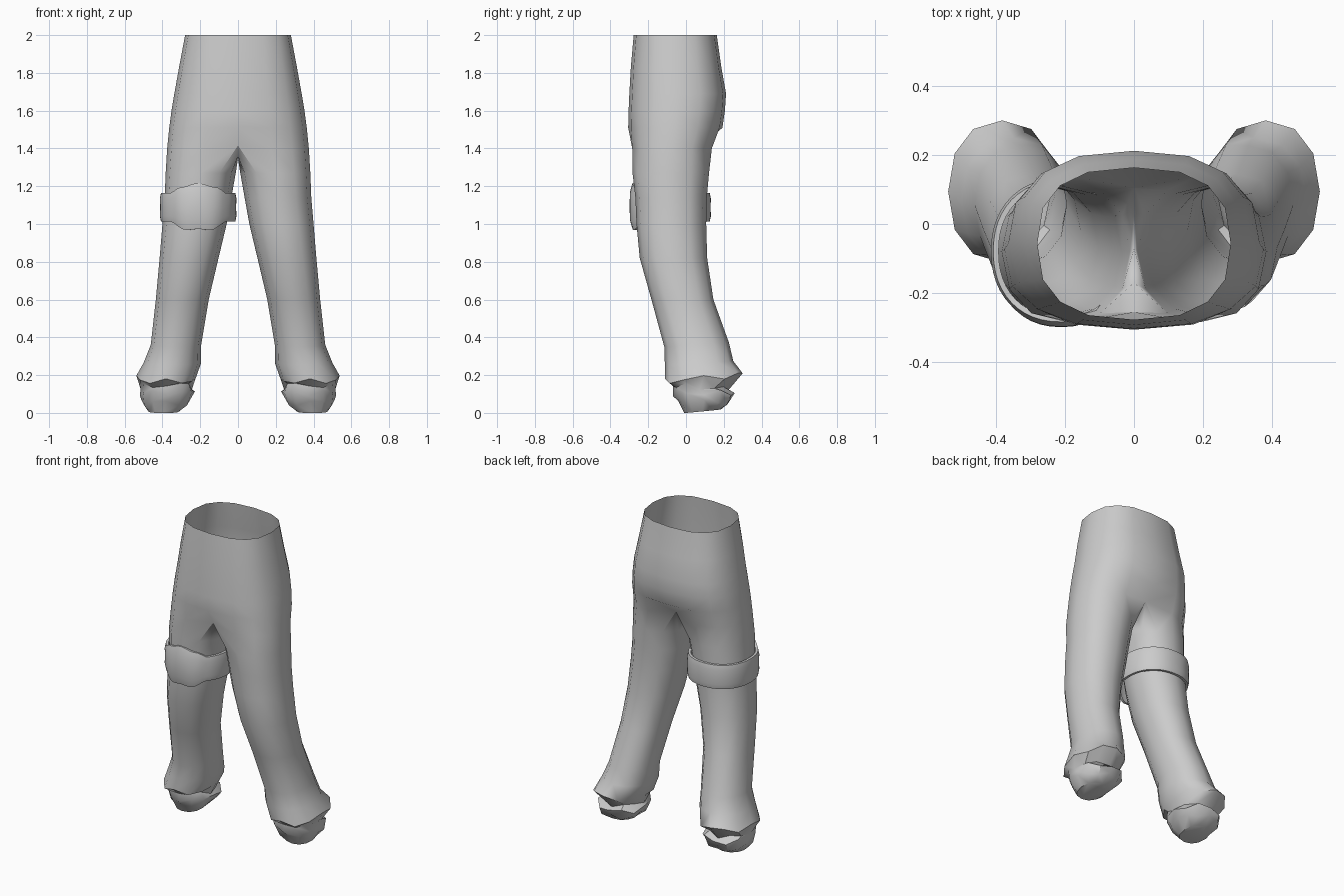
import bpy, bmesh, math

if "Cube" in bpy.data.objects:
    bpy.data.objects.remove(bpy.data.objects["Cube"])

cloth = bpy.data.materials.new("grey cloth")
cloth.diffuse_color = (0.6, 0.6, 0.6, 1)
cloth.use_nodes = True
cloth.node_tree.nodes["Principled BSDF"].inputs["Base Color"].default_value = cloth.diffuse_color


def spow(v, p):
    return math.copysign(abs(v) ** p, v)


def oval(deg, x0, x1, y0, y1, p):
    """Point on a squarish oval; -90 degrees is the front."""
    a = math.radians(deg)
    return ((x0 + x1) / 2 + (x1 - x0) / 2 * spow(math.cos(a), p),
            (y0 + y1) / 2 + (y1 - y0) / 2 * spow(math.sin(a), p))


def finish(name, bm, angle):
    bmesh.ops.recalc_face_normals(bm, faces=bm.faces[:])
    me = bpy.data.meshes.new(name)
    bm.to_mesh(me)
    bm.free()
    me.materials.append(cloth)
    ob = bpy.data.objects.new(name, me)
    bpy.context.collection.objects.link(ob)
    bpy.ops.object.select_all(action='DESELECT')
    ob.select_set(True)
    bpy.context.view_layer.objects.active = ob
    bpy.ops.object.shade_smooth_by_angle(angle=math.radians(angle))
    return ob


def bridge(bm, a, b, closed):
    n = len(a)
    for i in range(n if closed else n - 1):
        j = (i + 1) % n
        bm.faces.new((a[i], a[j], b[j], b[i]))


# Trousers: half of the hips, then one leg, mirrored
ARC, SIDES = 9, 12
hips = [  # z, half width, front y, back y
    (2.00, 0.28, -0.277, 0.163), (1.83, 0.312, -0.292, 0.187),
    (1.69, 0.337, -0.300, 0.212), (1.60, 0.352, -0.304, 0.206),
    (1.51, 0.364, -0.306, 0.193)]
legs = [  # z, inner x, outer x, front y, back y, back rise
    (1.27, 0.012, 0.383, -0.283, 0.122, 0),
    (1.14, 0.035, 0.388, -0.268, 0.110, 0),
    (1.00, 0.060, 0.400, -0.262, 0.107, 0),
    (0.82, 0.103, 0.415, -0.245, 0.112, 0),
    (0.60, 0.155, 0.435, -0.183, 0.145, 0),
    (0.36, 0.195, 0.462, -0.115, 0.228, 0.01),
    (0.265, 0.195, 0.500, -0.112, 0.250, 0.01),
    (0.185, 0.225, 0.538, -0.112, 0.300, 0.02),
    (0.135, 0.245, 0.515, -0.070, 0.215, -0.01),
    (0.105, 0.228, 0.520, -0.070, 0.258, 0),
    (0.055, 0.255, 0.512, -0.040, 0.235, 0),
    (0.008, 0.310, 0.475, -0.010, 0.185, 0.01)]
bm = bmesh.new()
prev = None
for z, w, y0, y1 in hips:
    ring = []
    for j in range(ARC):
        x, y = oval(-90 + 180 * j / (ARC - 1), -w, w, y0, y1, 0.78)
        ring.append(bm.verts.new((0 if j in (0, ARC - 1) else x, y, z)))
    if prev:
        bridge(bm, prev, ring, False)
    prev = ring

# Crotch ring: outer arc closed by a short seam on the centre line
ring = []
for j in range(ARC):
    x, y = oval(-90 + 180 * j / (ARC - 1), -0.375, 0.375, -0.298, 0.150, 0.78)
    ring.append(bm.verts.new((x, y, 1.40)))
ring[0].co = (0, -0.255, 1.415)
ring[-1].co = (0, 0.105, 1.43)
bridge(bm, prev, ring, False)
for y, z in ((0.03, 1.365), (-0.07, 1.345), (-0.17, 1.36)):
    ring.append(bm.verts.new((0, y, z)))
prev = ring

for k, (z, x0, x1, y0, y1, rise) in enumerate(legs):
    ring = []
    for j in range(SIDES):
        x, y = oval(-120 + 30 * j, x0, x1, y0, y1, 0.9)
        dz = rise * math.sin(math.radians(-120 + 30 * j))
        if 6 < k < 11:  # crumpled cuff folds
            dz += 0.016 * math.sin(2.3 * j + 1.7 * k)
        ring.append(bm.verts.new((x, y, max(0, z + dz))))
    bridge(bm, prev, ring, True)
    prev = ring
bm.faces.new(prev)
trousers = finish("trousers", bm, 42)
mirror = trousers.modifiers.new("mirror", 'MIRROR')
mirror.use_clip = True
mirror.merge_threshold = 0.002

# Thigh band with a rounded scalloped badge swelling at the front
bm = bmesh.new()
N = 48
rows = [(0, 0.0), (0, 0.7), (0.2, 1), (0.5, 0.9), (0.8, 1), (1, 0.7), (1, 0.0)]
rings = []
for t, out in rows:
    ring = []
    for i in range(N):
        a = -90 + 360 * i / N
        d = (a + 90 + 180) % 360 - 180
        x, y = oval(a, -0.392, -0.030, -0.268, 0.110, 0.9)
        u = min(1, abs(x + 0.21) / 0.12) if abs(d) < 80 else 1
        swell = math.sqrt(1 - u * u)
        scallop = 0.007 * math.cos(math.radians(d * 9)) if u < 1 else 0
        low = 1.012 - 0.045 * swell + scallop * swell
        high = 1.165 + 0.045 * swell + scallop * swell
        off = out * (0.022 + 0.012 * swell * math.sin(math.pi * t))
        ring.append(bm.verts.new((x + off * math.cos(math.radians(a)),
                                  y + off * math.sin(math.radians(a)),
                                  low + (high - low) * t)))
    rings.append(ring)
for a, b in zip(rings, rings[1:]):
    bridge(bm, a, b, True)
finish("thigh_band", bm, 50)
